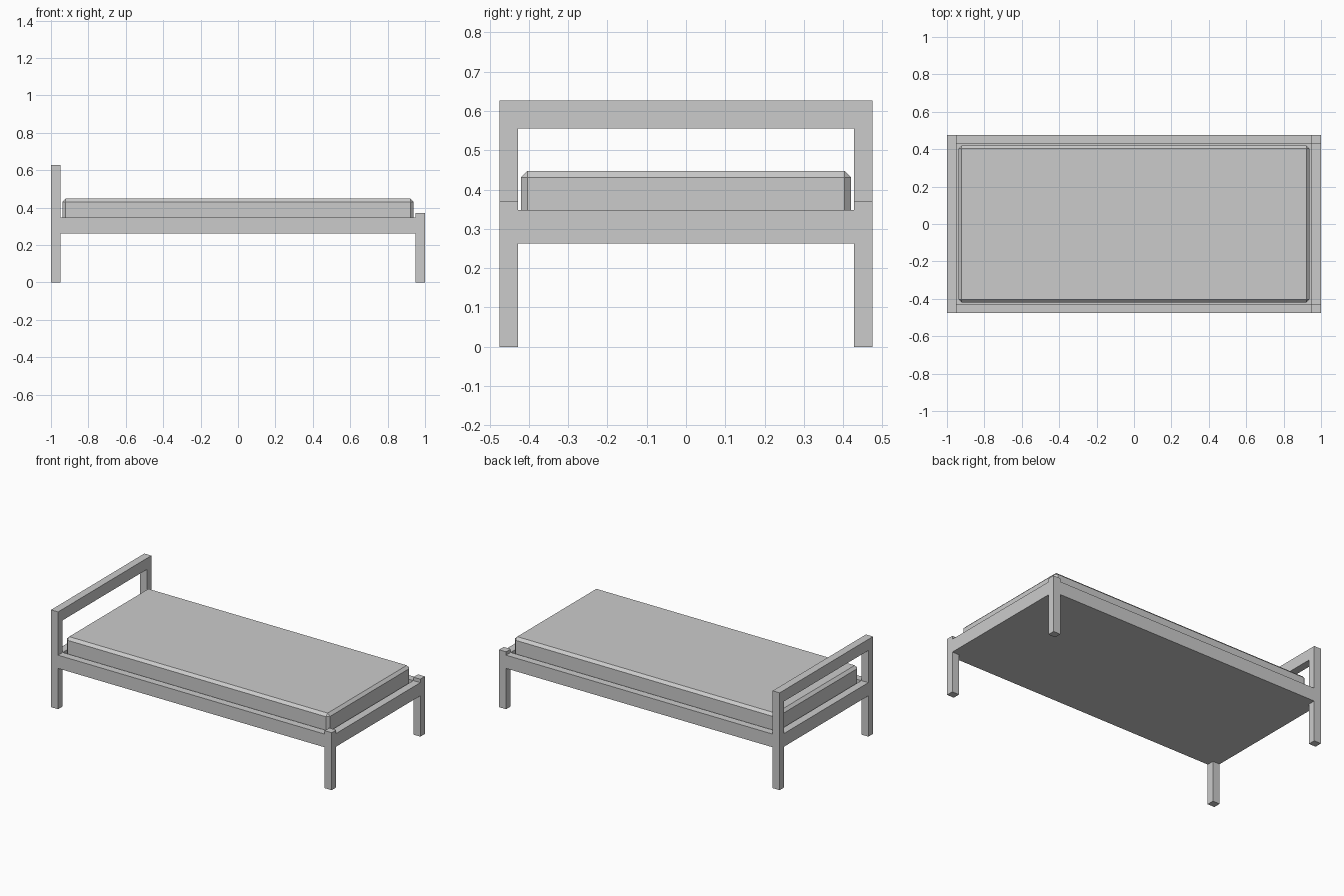
import bpy, bmesh, math
from mathutils import Vector

if "Cube" in bpy.data.objects:
    bpy.data.objects.remove(bpy.data.objects["Cube"])

# Frame: box cells on an uneven grid, only the outer skin is kept
xs = [-1, -0.95, 0.95, 1]
ys = [-0.475, -0.428, 0.428, 0.475]
zs = [0, 0.263, 0.30, 0.348, 0.37, 0.555, 0.627]


def filled(i, j, k):
    if not (0 <= i < 3 and 0 <= j < 3 and 0 <= k < 6):
        return False
    if i != 1 and j != 1:                  # corner posts, tall at the head
        return i == 0 or k < 4
    if i == 0 and k == 5:                  # headboard top rail
        return True
    if i == 1 and j == 1:                  # recessed base panel
        return k == 1
    return k in (1, 2)                     # side and end rails


bm = bmesh.new()
grid = (xs, ys, zs)
for i in range(3):
    for j in range(3):
        for k in range(6):
            if not filled(i, j, k):
                continue
            for axis in range(3):
                for side in (0, 1):
                    near = [i, j, k]
                    near[axis] += 2 * side - 1
                    if filled(*near):
                        continue
                    u, v = (axis + 1) % 3, (axis + 2) % 3
                    corners = []
                    for a, b in ((0, 0), (1, 0), (1, 1), (0, 1)):
                        c = [i, j, k]
                        c[axis] += side
                        c[u] += a
                        c[v] += b
                        corners.append(bm.verts.new([grid[n][c[n]] for n in range(3)]))
                    bm.faces.new(corners if side else corners[::-1])
bmesh.ops.remove_doubles(bm, verts=bm.verts, dist=1e-5)
bmesh.ops.dissolve_limit(bm, angle_limit=math.radians(1), verts=bm.verts, edges=bm.edges)
bmesh.ops.recalc_face_normals(bm, faces=bm.faces)
mesh = bpy.data.meshes.new("bed_frame")
bm.to_mesh(mesh)
bm.free()
bpy.context.collection.objects.link(bpy.data.objects.new("bed_frame", mesh))

# Mattress: box with chamfered top and upright edges
bm = bmesh.new()
bmesh.ops.create_cube(bm, size=1)
for v in bm.verts:
    v.co = Vector((v.co.x * 1.876, v.co.y * 0.84, 0.448 if v.co.z > 0 else 0.30))
edges = [e for e in bm.edges if max(v.co.z for v in e.verts) > 0.4]
bmesh.ops.bevel(bm, geom=edges, offset=0.017, offset_type='OFFSET', segments=1,
                profile=0.5, affect='EDGES')
mesh = bpy.data.meshes.new("mattress")
bm.to_mesh(mesh)
bm.free()
bpy.context.collection.objects.link(bpy.data.objects.new("mattress", mesh))
